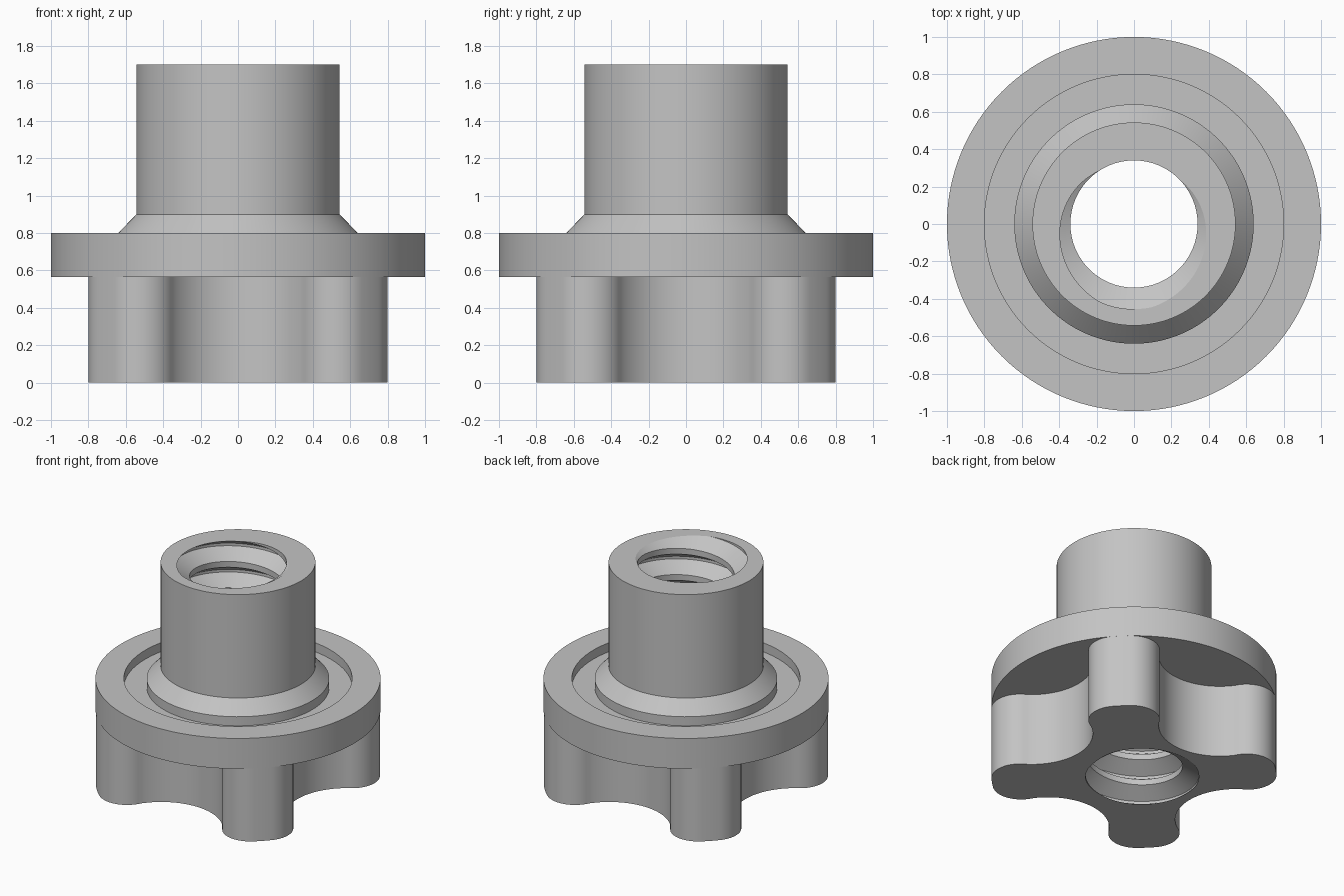
import bpy, bmesh, math

cube = bpy.data.objects.get("Cube")
if cube:
    bpy.data.objects.remove(cube, do_unlink=True)

# Main dimensions
HEIGHT, FLANGE_LOW, FLANGE_TOP = 1.70, 0.565, 0.80
PITCH, MINOR, MAJOR, START = 1.70 / 8.36, 0.34, 0.455, math.radians(135)
CREST, ROOT = 0.39, 0.05          # thread corners, as fractions of the pitch
SEGMENTS = 128

grey = bpy.data.materials.new("plain grey")
grey.use_nodes = True
colour = (0.55, 0.55, 0.55, 1.0)
grey.diffuse_color = colour
bsdf = next(n for n in grey.node_tree.nodes if n.type == 'BSDF_PRINCIPLED')
bsdf.inputs["Base Color"].default_value = colour


def polar(r, a, z):
    return (r * math.cos(a), r * math.sin(a), z)


def bore_radius(a, z):
    """Radius of the threaded hole at an angle and height."""
    u = (z / PITCH - (a - START) / math.tau + 0.5) % 1 - 0.5
    t = min(1, max(0, (CREST - abs(u)) / (CREST - ROOT)))
    return MINOR + (MAJOR - MINOR) * t


def skin(name, columns):
    """Join neighbouring columns of points with quads."""
    bm = bmesh.new()
    grid = [[bm.verts.new(p) for p in col] for col in columns]
    for c0, c1 in zip(grid, grid[1:]):
        for i in range(len(c0) - 1):
            bm.faces.new((c0[i], c0[i + 1], c1[i + 1], c1[i]))
    bmesh.ops.remove_doubles(bm, verts=bm.verts, dist=1e-4)
    mesh = bpy.data.meshes.new(name)
    bm.to_mesh(mesh)
    bm.free()
    mesh.materials.append(grey)
    obj = bpy.data.objects.new(name, mesh)
    bpy.context.collection.objects.link(obj)
    bpy.ops.object.select_all(action='DESELECT')
    obj.select_set(True)
    bpy.context.view_layer.objects.active = obj
    bpy.ops.object.shade_smooth_by_angle(angle=math.radians(30))
    return obj


angles = [math.tau * i / SEGMENTS for i in range(SEGMENTS + 1)]

# Threaded bore: helical rows trimmed flat at both ends
turns = [k + u for k in range(-3, 11) for u in (-CREST, -ROOT, ROOT, CREST)]
columns = []
for a in angles:
    col = []
    for t in turns:
        z = PITCH * (t + (a - START) / math.tau)
        zc = min(HEIGHT, max(0, z))
        col.append(polar(bore_radius(a, zc), a, zc))
    columns.append(col)
skin("threaded_bore", columns)

# Tube, sloped foot and grooved flange: one revolved profile
profile = [(0.543, HEIGHT), (0.543, 0.90), (0.64, FLANGE_TOP), (0.64, 0.73),
           (0.80, 0.73), (0.80, FLANGE_TOP), (1.0, FLANGE_TOP),
           (1.0, FLANGE_LOW), (0.48, FLANGE_LOW)]
skin("tube_and_flange", [
    [polar(bore_radius(a, HEIGHT), a, HEIGHT)] + [polar(r, a, z) for r, z in profile]
    for a in angles])

# Four-lobed grip: half a lobe from a scoop arc and a rounded corner
scoop_x, scoop_r = 0.938, 0.43
corner, corner_r = (0.600, 0.529), 0.20
meet = math.atan2(corner[1], corner[0] - scoop_x)
tip = math.atan2(corner[1], corner[0])
half = []
for i in range(16):
    a = math.pi + (meet - math.pi) * i / 16
    half.append((scoop_x + scoop_r * math.cos(a), scoop_r * math.sin(a)))
for i in range(17):
    a = meet - math.pi + (tip - meet + math.pi) * i / 16
    half.append((corner[0] + corner_r * math.cos(a), corner[1] + corner_r * math.sin(a)))
mid = math.sqrt(0.5)
lobe = half + [(mid, mid)] + [(y, x) for x, y in reversed(half[1:])]
outline = []
for k in range(4):
    c, s = round(math.cos(k * math.pi / 2)), round(math.sin(k * math.pi / 2))
    outline += [(c * x - s * y, s * x + c * y) for x, y in lobe]
outline.append(outline[0])
skin("lobed_grip", [
    [(x, y, FLANGE_LOW), (x, y, 0),
     polar(bore_radius(math.atan2(y, x), 0), math.atan2(y, x), 0)]
    for x, y in outline])
